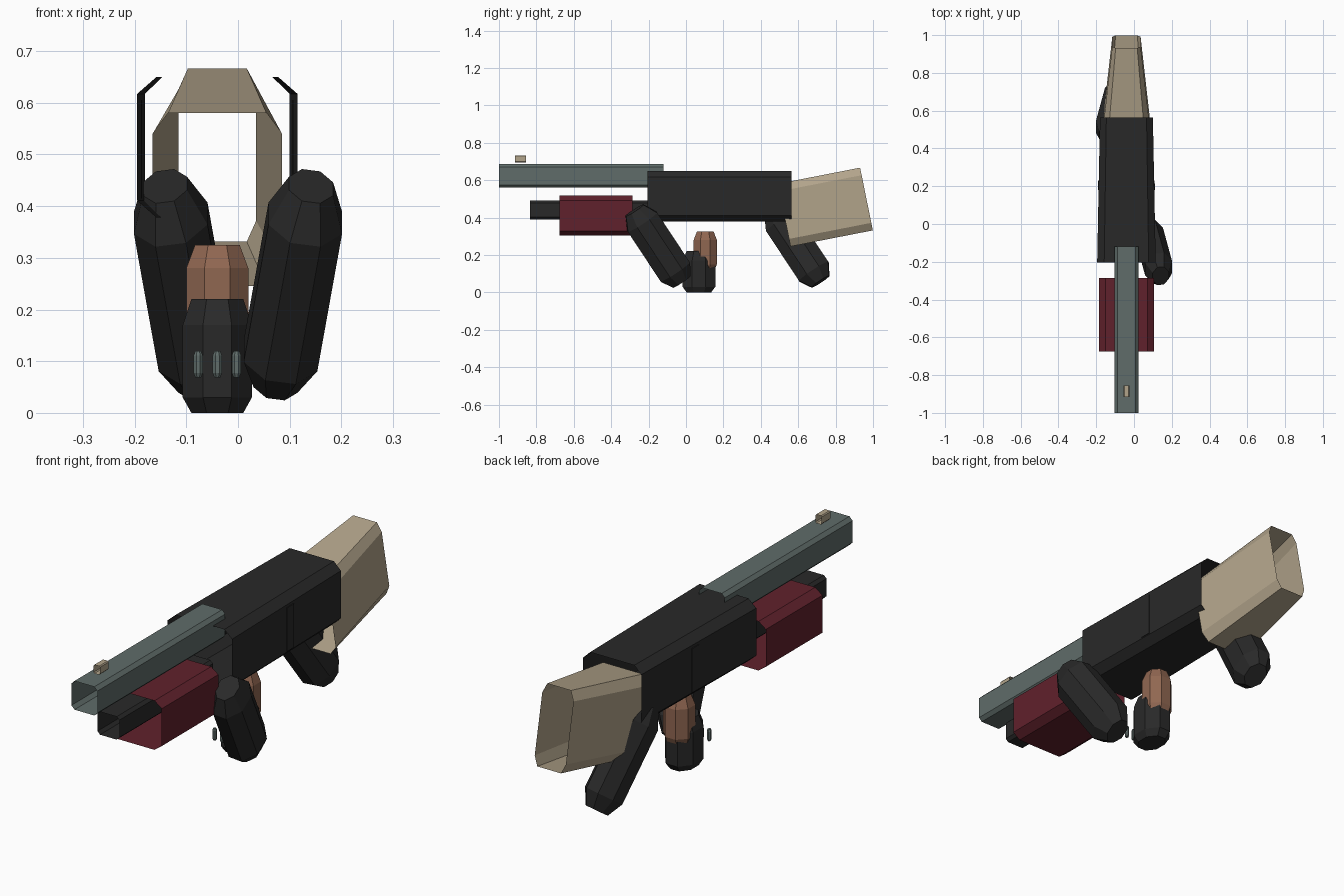
import bpy, bmesh, math
from mathutils import Vector, Matrix

if "Cube" in bpy.data.objects:
    bpy.data.objects.remove(bpy.data.objects["Cube"])


def mat(name, rgb):
    m = bpy.data.materials.new(name)
    m.diffuse_color = (*rgb, 1)
    m.use_nodes = True
    m.node_tree.nodes["Principled BSDF"].inputs["Base Color"].default_value = m.diffuse_color
    return m


BLACK = mat("charcoal", (0.022, 0.022, 0.022))
STEEL = mat("grey green steel", (0.115, 0.150, 0.142))
RED = mat("dark red", (0.118, 0.015, 0.025))
TAN = mat("tan", (0.45, 0.375, 0.26))
SKIN = mat("brown", (0.28, 0.135, 0.083))
CX = -0.04  # centre line of the body


def loft(name, rings, material, capped):
    """Join rings of points with quads; optionally close the ends."""
    bm = bmesh.new()
    rows = [[bm.verts.new(p) for p in r] for r in rings]
    n = len(rows[0])
    for a, b in zip(rows, rows[1:]):
        for i in range(n):
            j = (i + 1) % n
            bm.faces.new((a[i], a[j], b[j], b[i]))
    if capped:
        bm.faces.new(rows[0][::-1])
        bm.faces.new(rows[-1])
    bmesh.ops.recalc_face_normals(bm, faces=bm.faces)
    if not capped:  # open tubes face outward
        bm.normal_update()
        top = max(bm.faces, key=lambda f: f.calc_center_median().z)
        if top.normal.z < 0:
            bmesh.ops.reverse_faces(bm, faces=bm.faces)
    me = bpy.data.meshes.new(name)
    bm.to_mesh(me)
    bm.free()
    me.materials.append(material)
    ob = bpy.data.objects.new(name, me)
    bpy.context.collection.objects.link(ob)
    return ob


def chamfered(w, h, k=0.12):
    """Rectangle with cut corners, in a width/height plane."""
    a, b, c, d = w / 2, h / 2, w * (0.5 - k), h * (0.5 - k)
    return [(c, -b), (a, -d), (a, d), (c, b), (-c, b), (-a, d), (-a, -d), (-c, -b)]


def tube(name, y0, y1, z0, z1, w0, w1, material):
    """Open chamfered tube along y."""
    zc = (z0 + z1) / 2
    rings = [[(CX + u, y, zc + v) for u, v in chamfered(w, z1 - z0)]
             for y, w in ((y0, w0), (y1, w1))]
    return loft(name, rings, material, False)


def pod(name, centre, axis, length, rx, ry, end, s0, s1, material):
    """Eight-sided closed pod with shoulders, running along an axis."""
    d = Vector(axis).normalized()
    e = Vector((1, 0, 0))
    e = (e - d * e.dot(d)).normalized()
    f = d.cross(e)
    c8 = math.cos(math.pi / 8)
    rings = []
    for t, s in ((-length / 2, end), (-length / 2 + s0, 1),
                 (length / 2 - s1, 1), (length / 2, end)):
        ring = []
        for i in range(8):
            a = math.pi / 8 + i * math.pi / 4
            ring.append(Vector(centre) + d * t + e * (rx * s * math.cos(a) / c8)
                        + f * (ry * s * math.sin(a) / c8))
        rings.append(ring)
    return loft(name, rings, material, True)


# Body tubes
tube("receiver", -0.205, 0.565, 0.378, 0.65, 0.31, 0.28, BLACK)
tube("barrel", -1.0, -0.12, 0.56, 0.685, 0.125, 0.125, STEEL)
tube("lower_tube", -0.835, -0.19, 0.39, 0.49, 0.105, 0.105, BLACK)
tube("fore_grip", -0.675, -0.285, 0.303, 0.517, 0.29, 0.29, RED)
tube("front_sight", -0.915, -0.855, 0.695, 0.733, 0.03, 0.03, TAN)

# Stock, tilted upward toward the rear
tilt = Matrix.Rotation(math.radians(11.5), 3, 'X')
stock_rings = []
for pos, w in ((Vector((CX, 0.525, 0.413)), 0.25), (Vector((CX, 0.965, 0.499)), 0.15)):
    stock_rings.append([pos + tilt @ Vector((u, 0, v)) for u, v in chamfered(w, 0.342)])
loft("stock", stock_rings, TAN, False)

# Thin side panels on the receiver
for s, side in ((1, "right"), (-1, "left")):
    rings = []
    for y in (0.18, 0.23):
        x = 0.155 - 0.015 * (y + 0.205) / 0.77
        rings.append([(CX + s * (x + o), y, z) for o, z in
                      ((-0.001, 0.415), (0.003, 0.415), (0.003, 0.605), (-0.001, 0.605))])
    loft("side_panel_" + side, rings, BLACK, True)

# Two slanted arms on opposite sides
for name, s, y in (("front_arm", 1, -0.149), ("rear_arm", -1, 0.593)):
    pod(name, (s * 0.107, y, 0.248), (-s * 0.18, 0.66, -1), 0.462,
        0.072, 0.0935, 0.6, 0.075, 0.065, BLACK)

# Central glove and wrist
pod("glove", (CX, 0.069, 0.11), (0, 0, 1), 0.22, 0.067, 0.0875, 0.75, 0.03, 0.05, BLACK)
pod("wrist", (CX, 0.103, 0.215), (0, 0, 1), 0.22, 0.06, 0.062, 0.72, 0.045, 0.045, SKIN)

# Small knuckle studs in front of the glove
for i in range(3):
    pod("stud_%d" % (i + 1), (CX + (i - 1) * 0.037, -0.05, 0.094), (0, 0, 1), 0.052,
        0.009, 0.01, 0.6, 0.009, 0.009, STEEL)
